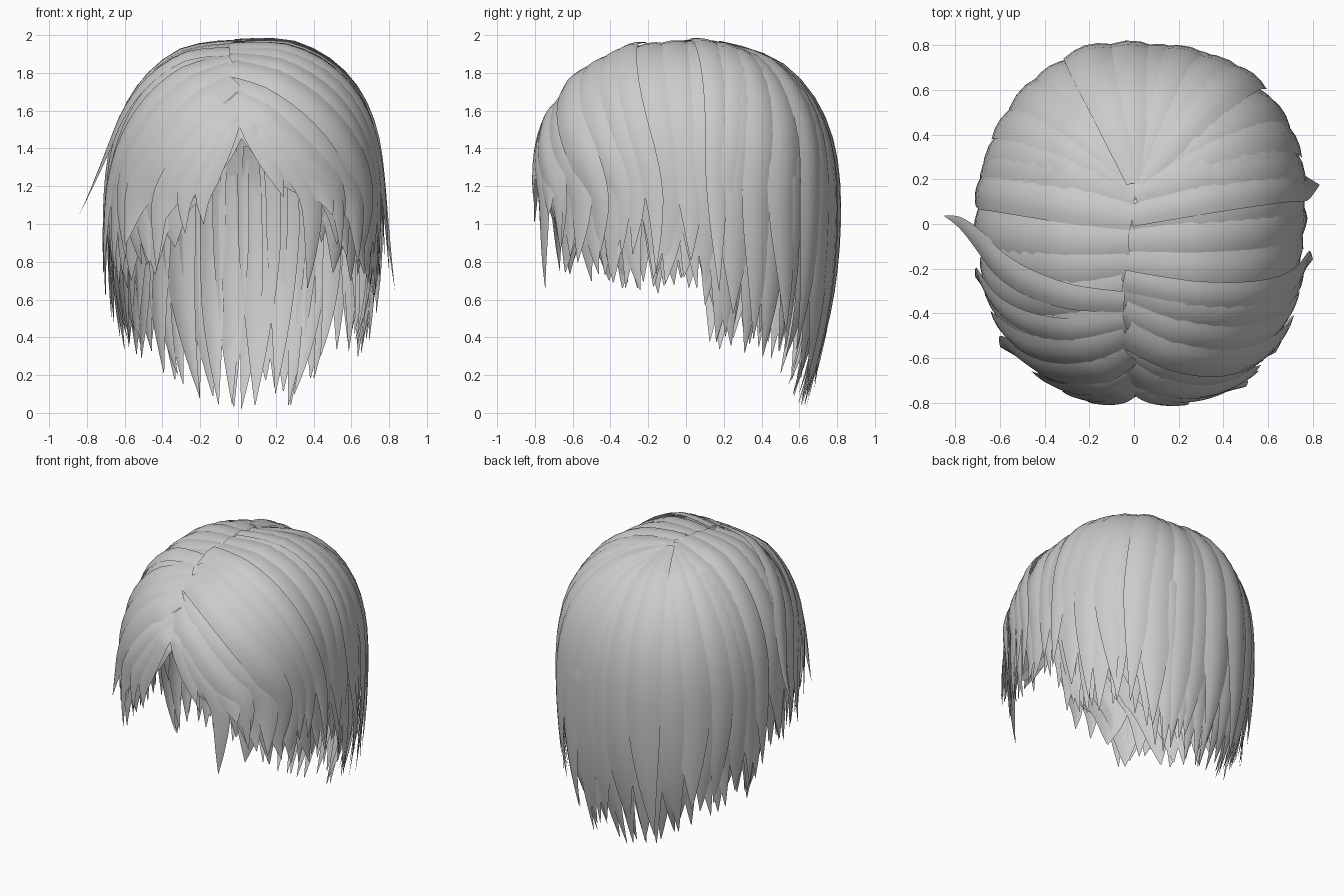
import bpy, bmesh, math, random
from mathutils import Vector

if "Cube" in bpy.data.objects:
    bpy.data.objects.remove(bpy.data.objects["Cube"])

random.seed(11)
CENTRE = Vector((0.03, 0.005, 1.14))
RADII = (0.75, 0.828, 0.875)
ROWS, COLS = 18, 5

hair = bpy.data.materials.new("light_grey_hair")
hair.diffuse_color = (0.6, 0.6, 0.6, 1)
hair.use_nodes = True
hair.node_tree.nodes["Principled BSDF"].inputs["Base Color"].default_value = hair.diffuse_color

# Length of the hair (height of the tips) by angle from the face
TIPS = [(0, 1.0), (25, 0.93), (38, 0.72), (60, 0.63), (98, 0.6), (102, 0.34),
        (138, 0.27), (152, 0.04), (180, 0.0)]


def tip_height(az):
    for (a, h), (b, k) in zip(TIPS, TIPS[1:]):
        if a <= az <= b:
            return h + (k - h) * (az - a) / (b - a)
    return 0.05


def shell(d, drop=0.0):
    """Point on the rounded head volume along d, hanging down by drop."""
    power = 2.36 + 0.2 * d.x
    s = sum(abs(c / r) ** power for c, r in zip(d, RADII)) ** (-1 / power)
    k = 1 - 0.22 * (drop / 1.12) ** 2.3
    p = d * s
    return CENTRE + Vector((p.x * k, p.y * k, p.z - drop))


def heading(az):
    a = math.radians(az)
    return Vector((math.sin(a), -math.cos(a), 0))


def lock(bm, root, az, tip, width, root_width, sink=0.0, flick=0.0, bend=0.0):
    """One tapered, cupped lock of hair from its root over the head to its tip."""
    end = heading(az)
    angle = root.angle(end)
    over, hang = angle * 0.85, CENTRE.z - tip
    path = []
    for i in range(ROWS + 1):
        s = (over + hang) * i / ROWS
        if s < over:
            p = shell(root.slerp(end, s / over))
        else:
            p = shell(end, s - over)
        path.append(p)
    for _ in range(3):
        path = [path[0]] + [(a + b * 2 + c) / 4 for a, b, c in
                            zip(path, path[1:], path[2:])] + [path[-1]]
    grid = []
    for i, p in enumerate(path):
        t = i / ROWS
        tangent = (path[min(i + 1, ROWS)] - path[max(i - 1, 0)]).normalized()
        out = p - CENTRE
        if p.z < CENTRE.z:
            out.z = 0
        side = tangent.cross(out).normalized()
        normal = side.cross(tangent).normalized()
        tail = max(0.0, (t - 0.6) / 0.4)
        p = p + normal * (-sink - 0.035 * max(0, 1 - t * 6) + flick * tail ** 2)
        p = p + side * bend * tail ** 1.5
        grow = min(1, t / 0.4)
        w = root_width + (width - root_width) * math.sin(grow * math.pi / 2)
        w *= (1 - tail ** 1.4) * 0.98 + 0.02
        row = []
        for j in range(COLS):
            u = 2 * j / (COLS - 1) - 1
            cup = (w * w * 0.35 + w * 0.05) * u * u
            row.append(bm.verts.new(p + side * u * w / 2 - normal * cup))
        grid.append(row)
    for a, b in zip(grid, grid[1:]):
        for j in range(COLS - 1):
            bm.faces.new((a[j], b[j], b[j + 1], a[j + 1]))


def finish(name, bm):
    mesh = bpy.data.meshes.new(name)
    bm.to_mesh(mesh)
    bm.free()
    mesh.materials.append(hair)
    for p in mesh.polygons:
        p.use_smooth = True
    bpy.context.collection.objects.link(bpy.data.objects.new(name, mesh))


def part_root(f):
    """Direction of the parting, from forehead (0) to crown (1)."""
    a = math.radians(58 - 67 * f)
    x = -0.03 - 0.06 * math.sin(math.pi * f)
    return Vector((x, -math.sin(a), math.cos(a))).normalized()


def jitter(a):
    return random.uniform(-a, a)


# Locks falling from the parting to both sides, in two layers
for name, sign in (("left_side_locks", -1), ("right_side_locks", 1)):
    bm = bmesh.new()
    for layer, count in ((0, 10), (1, 12)):
        for i in range(count):
            f = (i + 0.5 * layer) / (count - 1 + 0.5 * layer)
            az = 30 + 77 * f + jitter(3)
            tip = tip_height(az) + (0.1 if layer == 0 else 0.0) + random.uniform(0, 0.12)
            lock(bm, part_root(f), sign * az, tip, random.uniform(0.17, 0.31), 0.15,
                 0.03 * layer + random.uniform(0, 0.02), jitter(0.03), jitter(0.06))
    finish(name, bm)

# Back locks radiating from the crown
bm = bmesh.new()
for layer, count in ((0, 14), (1, 16)):
    for i in range(count):
        az = 106 + 148 * i / (count - 1) + jitter(3)
        root = (part_root(1) + heading(az) * 0.06).normalized()
        tip = tip_height(min(az, 360 - az)) + (0.07 if layer == 0 else 0) + random.uniform(0, 0.1)
        lock(bm, root, az, tip, random.uniform(0.17, 0.28), 0.05,
             0.025 * layer + random.uniform(0, 0.022), jitter(0.03), jitter(0.05))
finish("back_locks", bm)

# Thin fringe strands framing the face
bm = bmesh.new()
for az, tip, f in ((-16, 1.0, 0.0), (-23, 0.95, 0.03), (-33, 0.75, 0.08),
                   (17, 1.16, 0.0), (26, 0.66, 0.02), (36, 0.85, 0.1)):
    lock(bm, part_root(f), az, tip, 0.12, 0.06, 0.0, 0.0, jitter(0.03))
finish("fringe_strands", bm)

# Thin lower wisps filling the ragged hem
bm = bmesh.new()
for i in range(34):
    az = 42 + 276 * i / 33 + jitter(2)
    near = min(az, 360 - az)
    root = Vector((heading(az).x, heading(az).y, 0.35)).normalized()
    lock(bm, root, az, tip_height(near) + random.uniform(0, 0.12), 0.12, 0.08,
         random.uniform(0.02, 0.05), jitter(0.04), jitter(0.05))
finish("hem_wisps", bm)

# Stray flicks that stick out at the sides
bm = bmesh.new()
for az, tip, f, flick in ((-92, 1.03, 0.5, 0.13), (-72, 0.75, 0.4, 0.03),
                          (102, 0.66, 0.9, 0.08), (78, 0.75, 0.6, 0.04)):
    lock(bm, part_root(f), az, tip, 0.14, 0.1, 0.0, flick)
finish("stray_flicks", bm)
